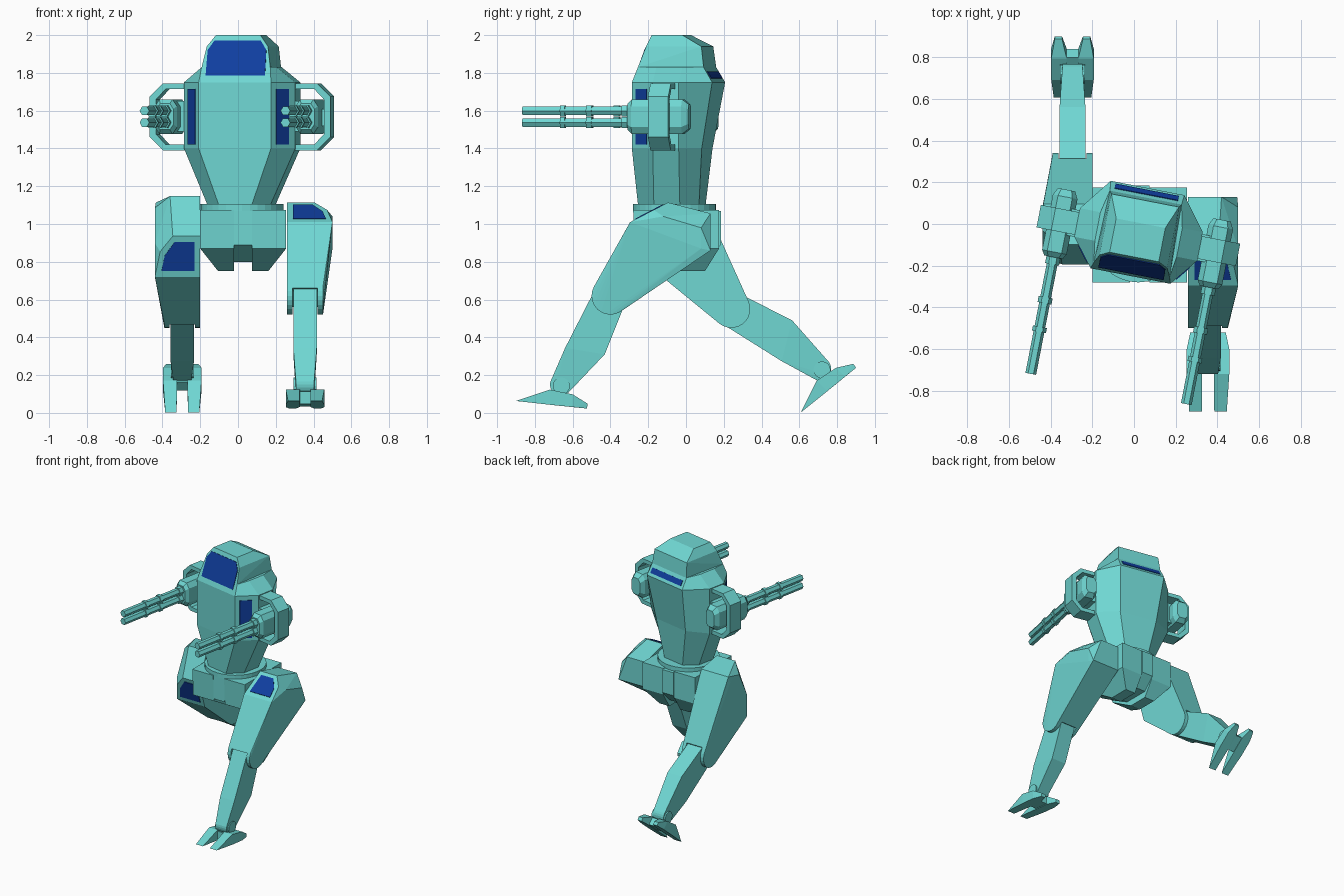
import bpy, bmesh, math
from mathutils import Vector

if "Cube" in bpy.data.objects:
    bpy.data.objects.remove(bpy.data.objects["Cube"])

def material(name, col):
    m = bpy.data.materials.new(name)
    m.diffuse_color = (*col, 1)
    m.use_nodes = True
    m.node_tree.nodes["Principled BSDF"].inputs["Base Color"].default_value = m.diffuse_color
    return m

TEAL = material("teal_armour", (0.16, 0.68, 0.65))
BLUE = material("blue_glass", (0.005, 0.048, 0.35))

def finish(name, bm, mat):
    bmesh.ops.recalc_face_normals(bm, faces=bm.faces)
    me = bpy.data.meshes.new(name)
    bm.to_mesh(me)
    bm.free()
    me.materials.append(mat)
    ob = bpy.data.objects.new(name, me)
    bpy.context.collection.objects.link(ob)
    return ob

def hull(name, pts, mat=TEAL):
    """Convex solid around points."""
    bm = bmesh.new()
    for p in pts:
        bm.verts.new(p)
    r = bmesh.ops.convex_hull(bm, input=bm.verts)
    junk = {e for e in r["geom_interior"] + r["geom_unused"] if isinstance(e, bmesh.types.BMVert)}
    bmesh.ops.delete(bm, geom=list(junk), context='VERTS')
    bmesh.ops.dissolve_limit(bm, angle_limit=0.02, verts=bm.verts, edges=bm.edges)
    return finish(name, bm, mat)

def loft(name, rings, mat=TEAL):
    bm = bmesh.new()
    vs = [[bm.verts.new(p) for p in r] for r in rings]
    n = len(vs[0])
    for a, b in zip(vs, vs[1:]):
        for i in range(n):
            bm.faces.new((a[i], a[(i + 1) % n], b[(i + 1) % n], b[i]))
    bm.faces.new(vs[0])
    bm.faces.new(vs[-1])
    return finish(name, bm, mat)

def plate(name, pts):
    """Thin glass panel lying on a surface."""
    pts = [Vector(p) for p in pts]
    n = (pts[1] - pts[0]).cross(pts[2] - pts[0]).normalized() * 0.004
    return loft(name, [[p - n for p in pts], [p + n for p in pts]], BLUE)

def circle(cy, cz, r, n=24):
    return [(cy + r * math.cos(2 * math.pi * i / n), cz + r * math.sin(2 * math.pi * i / n)) for i in range(n)]

def box(x0, x1, y0, y1, z0, z1):
    return [(x, y, z) for x in (x0, x1) for y in (y0, y1) for z in (z0, z1)]

# ---------- torso, turned about the waist ----------
CX, CY, TURN = 0.02, -0.06, math.radians(-11)

def T(p):
    x, y, z = p
    c, s = math.cos(TURN), math.sin(TURN)
    return (CX + x * c - y * s, CY + x * s + y * c, z)

def ring(z, f, wf, wm, m1, m2, wr, r):
    half = [(wf, f), (wm, m1), (wm, m2), (wr, r)]
    return [T((x, y, z)) for x, y in half] + [T((-x, y, z)) for x, y in reversed(half)]

loft("torso", [ring(1.09, -.18, .085, .165, -.08, .06, .09, .148),
               ring(1.40, -.193, .195, .30, -.06, .08, .15, .175),
               ring(1.75, -.193, .195, .30, -.06, .08, .18, .237),
               ring(1.83, -.162, .185, .20, -.06, .08, .175, .19)])
hull("head", [T((s * w, y, z)) for s in (-1, 1) for w, y, z in (
    (.185, -.162, 1.83), (.165, -.122, 1.94), (.12, -.10, 2.0),
    (.12, .065, 2.0), (.165, .176, 1.94), (.175, .19, 1.83))])

# front windscreen on the sloped face
shape = [(.16, 1.785), (.158, 1.92), (.125, 1.97)]
shape = shape + [(-x, z) for x, z in reversed(shape)]
plate("windscreen", [T((x, -.195 + (z - 1.74) * .365, z)) for x, z in shape])

# rear slit on the back ledge
plate("rear_slit", [T((x, .19 + .047 * k, 1.83 - .08 * k)) for x, k in
                    ((-.155, .3), (.155, .3), (.155, .75), (-.155, .75))])

# chest side windows on the chamfered corners
for s, side in ((-1, "left"), (1, "right")):
    plate(side + "_chest_window", [T((s * (.195 + .105 * k), -.193 + .133 * k, z)) for k, z in
                                   ((.2, 1.42), (.72, 1.42), (.72, 1.715), (.2, 1.715))])

# ---------- guns ----------
for s, side in ((-1, "left"), (1, "right")):
    def G(p):
        return T((s * p[0], p[1], p[2]))
    # C-shaped shoulder bracket
    prof = [(.25, 1.745), (.415, 1.745), (.487, 1.675), (.487, 1.46), (.415, 1.39), (.25, 1.39),
            (.25, 1.42), (.40, 1.42), (.452, 1.475), (.452, 1.66), (.40, 1.715), (.25, 1.715)]
    loft(side + "_gun_bracket", [[G((x, y, z)) for x, z in prof] for y in (-.05, .06)])
    # gun body with tapered ends
    body = []
    for y, k in ((-.175, .75), (-.15, 1), (.12, 1), (.155, .7)):
        body += [(.38 + a * k, y, 1.568 + b * k) for a, b in
                 [(i * .06, j * .055) for i in (-1, 1) for j in (-1, 1)] +
                 [(i * .035, j * .092) for i in (-1, 1) for j in (-1, 1)]]
    hull(side + "_gun_body", [G(p) for p in body])
    hull(side + "_gun_mount", [G(p) for p in box(.27, .36, -.06, .07, 1.49, 1.65)])
    hull(side + "_gun_arm", [G(p) for p in box(.40, .46, -.04, .05, 1.52, 1.61)])
    # twin hexagonal barrels with clamps
    for i, z in enumerate((1.537, 1.599)):
        for part, r, y0, y1 in (("barrel", .026, -.745, -.16), ("clamp_a", .034, -.54, -.515),
                                ("clamp_b", .034, -.40, -.37), ("clamp_c", .034, -.21, -.17)):
            hull(f"{side}_gun_{part}_{i + 1}",
                 [G((.38 + a, y, z + b)) for a, b in circle(0, 0, r, 6) for y in (y0, y1)])

# ---------- waist and pelvis ----------
hull("waist_ring", [(CX + a, CY + b, z) for a, b in circle(0, 0, .22, 32) for z in (1.07, 1.105)])
for name, outer, inner, low in (("pelvis_left", -.2, -.02, -.105), ("pelvis_right", .255, .075, .16)):
    upper = [(-.28, 1.075), (.175, 1.075), (.175, .87), (-.27, .87)]
    lower = [(-.06, .75), (.1, .75)]
    hull(name, [(x, y, z) for y, z in upper for x in (outer, inner)] +
               [(x, y, z) for y, z in lower for x in (low, inner)])
hull("pelvis_centre", [(x, y, z) for x in (-.02, .075) for y, z in (
    (-.275, 1.07), (-.275, .89), (-.1, .80), (.1, .80), (.185, .89), (.185, 1.07))])

# ---------- legs ----------
def leg(side, x0, s, knee, a_thigh, a_shin, k_shin, ankle, a_foot):
    def place(origin, ang, k=1):
        c, n = math.cos(math.radians(ang)) * k, math.sin(math.radians(ang)) * k
        return lambda t, y, z: (x0 + s * t, origin[0] + y * c - z * n, origin[1] + y * n + z * c)

    # thigh: wide hip, bevelled outer side, round knee
    P = place(knee, a_thigh)
    A, B, C, D = (.104, .39), (.305, .494), (.53, .436), (.53, .24)
    def AB(k):
        return (A[0] + (B[0] - A[0]) * k, A[1] + (B[1] - A[1]) * k)
    pts = [P(0, *p) for p in (A, B, C, D)]
    pts += [P(t, *p) for t, p in ((.24, A), (.212, AB(.62)), (.145, B), (.16, C), (.235, D),
                                  (.24, (.28, .42)), (.24, (.48, .36)), (.24, (.48, .25)))]
    pts += [P(t, *p) for p in circle(0, 0, .1) for t in (0, .19)]
    thigh = hull(side + "_thigh", pts)
    # slot that makes the knee a fork
    cutter = hull("knee_cutter", [P(t, y, z) for t in (.028, .162) for y, z in (
        (-.2, .105), (.2, -.125), (.1, -.35), (-.3, -.15))])
    mod = thigh.modifiers.new("fork", 'BOOLEAN')
    mod.operation, mod.object, mod.solver = 'DIFFERENCE', cutter, 'EXACT'
    deps = bpy.context.evaluated_depsgraph_get()
    mesh = bpy.data.meshes.new_from_object(thigh.evaluated_get(deps))
    thigh.modifiers.clear()
    thigh.data = mesh
    bpy.data.objects.remove(cutter)
    plate(side + "_thigh_window", [P(t, *AB(k)) for t, k in (
        (.03, .15), (.205, .15), (.188, .52), (.135, .86), (.03, .86))])

    # shin
    P = place(knee, a_shin, k_shin)
    w = .095
    pts = [P(w + i * .062, *p) for i in (-1, 1) for p in circle(0, 0, .088) + [(-.24, -.276), (-.03, -.31)]]
    pts += [P(w + i * .048, *p) for i in (-1, 1) for p in circle(-.262, -.47, .058)]
    hull(side + "_shin", pts)

    # foot: two split halves joined by a bridge, with ankle lugs
    P = place(ankle, a_foot)
    for i, half in ((-1, "inner"), (1, "outer")):
        outline = [(.03, .09, -.24, -.08), (.028, .102, -.06, -.02), (.028, .102, .06, -.045),
                   (.028, .102, -.06, -.10), (.028, .102, .06, -.112),
                   (.05, .085, .14, -.095), (.05, .085, .135, -.12)]
        hull(f"{side}_foot_{half}", [P(w + i * t, y, z) for a, b, y, z in outline for t in (a, b)])
    hull(side + "_foot_bridge", [P(w + t, y, z) for t in (-.035, .035) for y, z in (
        (-.06, -.03), (.06, -.05), (.06, -.108), (-.06, -.096))])
    hull(side + "_ankle", [P(w + t, *p) for t in (-.06, .06) for p in circle(0, 0, .045, 16)])

leg("right", .26, 1, (-.40, .62), 0, 0, 1, (-.66, .143), 0)
leg("left", -.20, -1, (.24, .55), 80, 85, 1.05, (.72, .228), 45)
